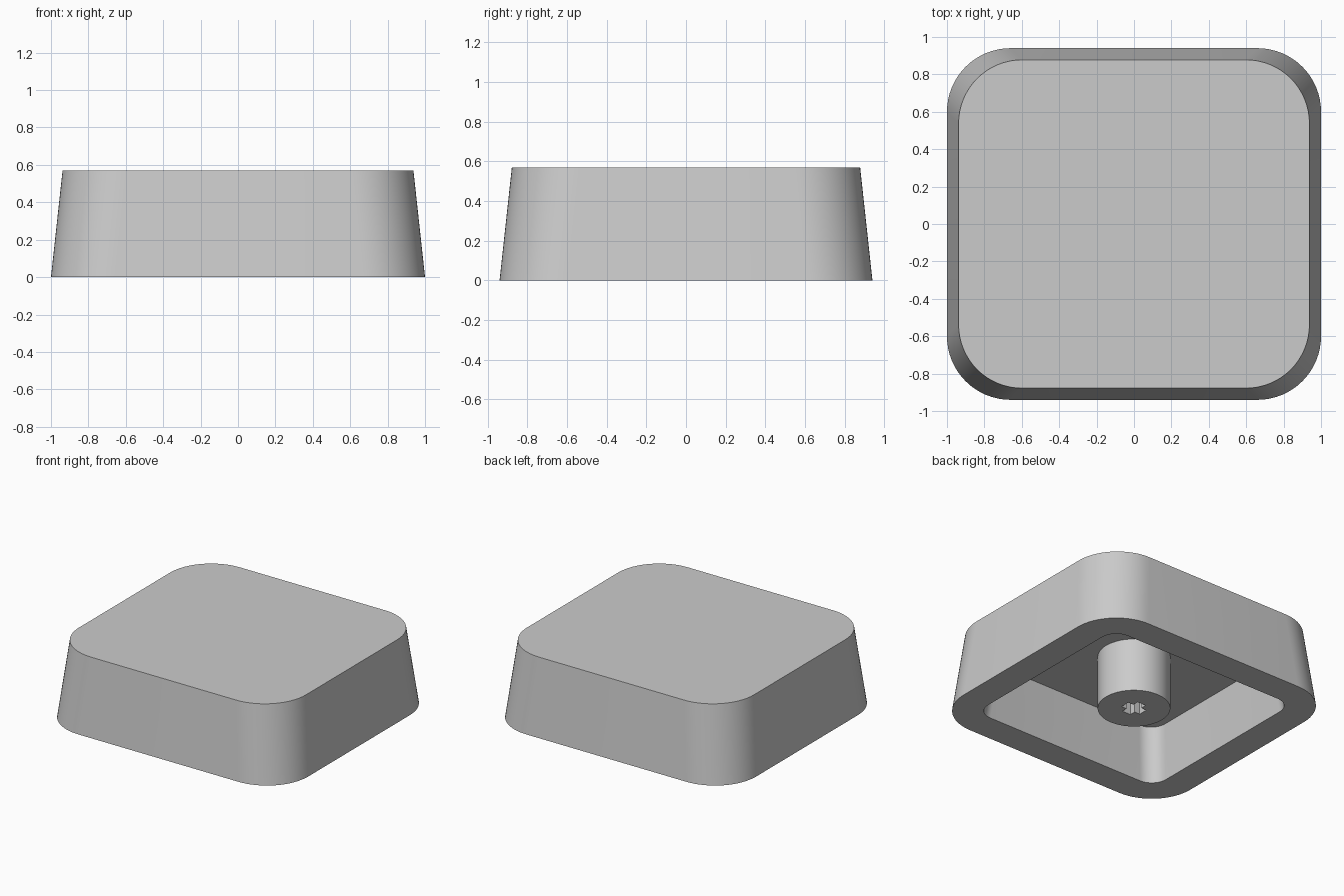
import bpy, bmesh, math

if "Cube" in bpy.data.objects:
    bpy.data.objects.remove(bpy.data.objects["Cube"], do_unlink=True)

grey = bpy.data.materials.new("plain_grey")
grey.use_nodes = True
colour = (0.6, 0.6, 0.6, 1)
grey.diffuse_color = colour
grey.node_tree.nodes["Principled BSDF"].inputs["Base Color"].default_value = colour

HEIGHT, CEILING, WALL = 0.57, 0.4, 0.215
HALF_X, HALF_Y, RADIUS, TAPER = 1.0, 0.94, 0.34, 0.062


def rounded_rect(hx, hy, r, steps=16):
    points = []
    for corner, (sx, sy) in enumerate([(1, 1), (-1, 1), (-1, -1), (1, -1)]):
        for i in range(steps + 1):
            a = math.pi / 2 * (corner + i / steps)
            points.append((sx * (hx - r) + r * math.cos(a),
                           sy * (hy - r) + r * math.sin(a)))
    return points


def circle(r, steps=64):
    return [(r * math.cos(2 * math.pi * i / steps),
             r * math.sin(2 * math.pi * i / steps)) for i in range(steps)]


def cross(length, width):
    arm = [(length, -width), (length, width), (width, width)]
    points = []
    for _ in range(4):
        points += arm
        arm = [(-y, x) for x, y in arm]
    return points


def ring(bm, points, z):
    return [bm.verts.new((x, y, z)) for x, y in points]


def bridge(bm, a, b):
    for i in range(len(a)):
        j = (i + 1) % len(a)
        bm.faces.new((a[i], a[j], b[j], b[i]))


def finish(bm, name):
    bmesh.ops.recalc_face_normals(bm, faces=bm.faces)
    mesh = bpy.data.meshes.new(name)
    bm.to_mesh(mesh)
    bm.free()
    mesh.materials.append(grey)
    obj = bpy.data.objects.new(name, mesh)
    bpy.context.collection.objects.link(obj)
    bpy.ops.object.select_all(action="DESELECT")
    obj.select_set(True)
    bpy.context.view_layer.objects.active = obj
    bpy.ops.object.shade_smooth_by_angle(angle=math.radians(30))


# Tapered hollow cap with thick walls
bm = bmesh.new()
inner_taper = TAPER * CEILING / HEIGHT
inner_x, inner_y, inner_r = HALF_X - WALL, HALF_Y - WALL, RADIUS - WALL
rim_out = ring(bm, rounded_rect(HALF_X, HALF_Y, RADIUS), 0)
top = ring(bm, rounded_rect(HALF_X - TAPER, HALF_Y - TAPER, RADIUS), HEIGHT)
rim_in = ring(bm, rounded_rect(inner_x, inner_y, inner_r), 0)
ceiling = ring(bm, rounded_rect(inner_x - inner_taper, inner_y - inner_taper, inner_r), CEILING)
bridge(bm, rim_out, top)
bridge(bm, rim_in, rim_out)
bridge(bm, ceiling, rim_in)
bm.faces.new(top)
bm.faces.new(ceiling)
finish(bm, "cap_shell")

# Round stem under the cap, with a cross-shaped socket
bm = bmesh.new()
foot = ring(bm, circle(0.246), 0)
root = ring(bm, circle(0.246), CEILING + 0.02)
socket = ring(bm, cross(0.08, 0.035), 0)
socket_end = ring(bm, cross(0.08, 0.035), 0.3)
bridge(bm, foot, root)
bridge(bm, socket, socket_end)
bm.faces.new(root)
bm.faces.new(socket_end)
loops = [e for e in bm.edges if all(v.co.z == 0 for v in e.verts)]
bmesh.ops.triangle_fill(bm, edges=loops, use_beauty=True)
finish(bm, "stem")
